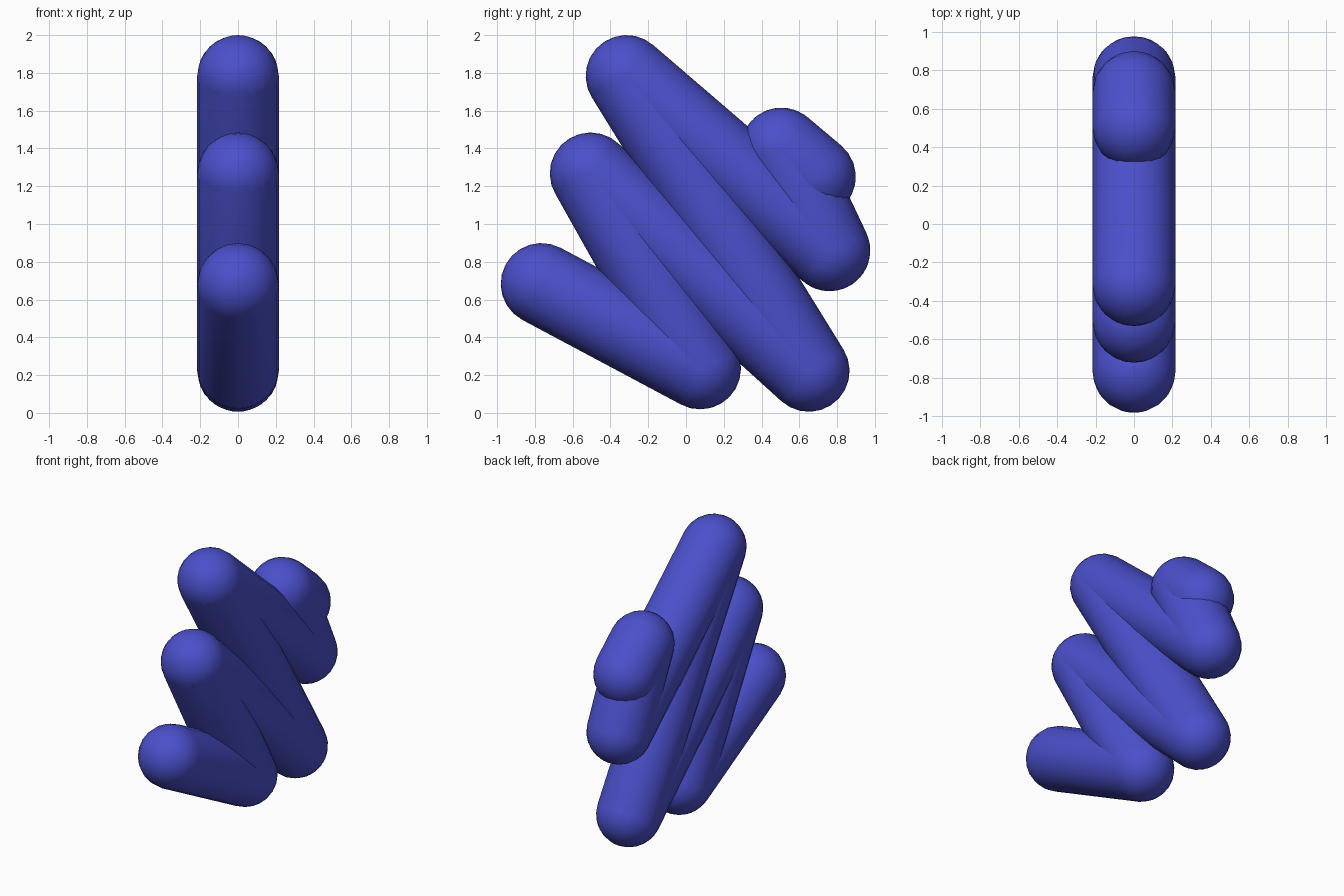
import bpy, bmesh
from math import sin, cos, pi, tau
from mathutils import Vector, Matrix

if "Cube" in bpy.data.objects:
    bpy.data.objects.remove(bpy.data.objects["Cube"])

R = 0.216       # tube radius
SIDES = 20      # sides around the tube
CAP = 6         # steps per rounded end

# Zigzag centre line in the x = 0 plane (y, z), bottom stroke first
PATH = [(-0.765, 0.683), (0.075, 0.235), (-0.505, 1.268), (0.65, 0.222),
        (-0.315, 1.784), (0.76, 0.86), (0.505, 1.4), (0.683, 1.25)]

blue = bpy.data.materials.new("blue")
blue.diffuse_color = (0.07, 0.08, 0.6, 1)
blue.use_nodes = True
blue.node_tree.nodes["Principled BSDF"].inputs["Base Color"].default_value = blue.diffuse_color


def add_capsule(bm, a, b):
    """Round-ended tube from a to b, lathed around its own axis."""
    length = (b - a).length
    quarter = [i * pi / 2 / CAP for i in range(CAP + 1)]
    profile = [(R * sin(t), -R * cos(t)) for t in quarter]
    profile += [(R * cos(t), length + R * sin(t)) for t in quarter]
    part = bmesh.new()
    verts = [part.verts.new((r, 0, h)) for r, h in profile]
    edges = [part.edges.new(pair) for pair in zip(verts, verts[1:])]
    bmesh.ops.spin(part, geom=verts + edges, cent=(0, 0, 0), axis=(0, 0, 1),
                   angle=tau, steps=SIDES)
    bmesh.ops.remove_doubles(part, verts=part.verts, dist=1e-4)
    bmesh.ops.recalc_face_normals(part, faces=part.faces)
    # Local x stays along world x so the flanks line up between strokes
    z = (b - a).normalized()
    x = Vector((1, 0, 0))
    rot = Matrix((x, z.cross(x), z)).transposed().to_4x4()
    part.transform(Matrix.Translation(a) @ rot)
    tmp = bpy.data.meshes.new("stroke")
    part.to_mesh(tmp)
    part.free()
    bm.from_mesh(tmp)
    bpy.data.meshes.remove(tmp)


# One zigzag tube made of overlapping round-ended strokes
bm = bmesh.new()
points = [Vector((0, y, z)) for y, z in PATH]
for a, b in zip(points, points[1:]):
    add_capsule(bm, a, b)
for f in bm.faces:
    f.smooth = True
mesh = bpy.data.meshes.new("zigzag_tube")
bm.to_mesh(mesh)
bm.free()
mesh.materials.append(blue)
tube = bpy.data.objects.new("zigzag_tube", mesh)
bpy.context.collection.objects.link(tube)
